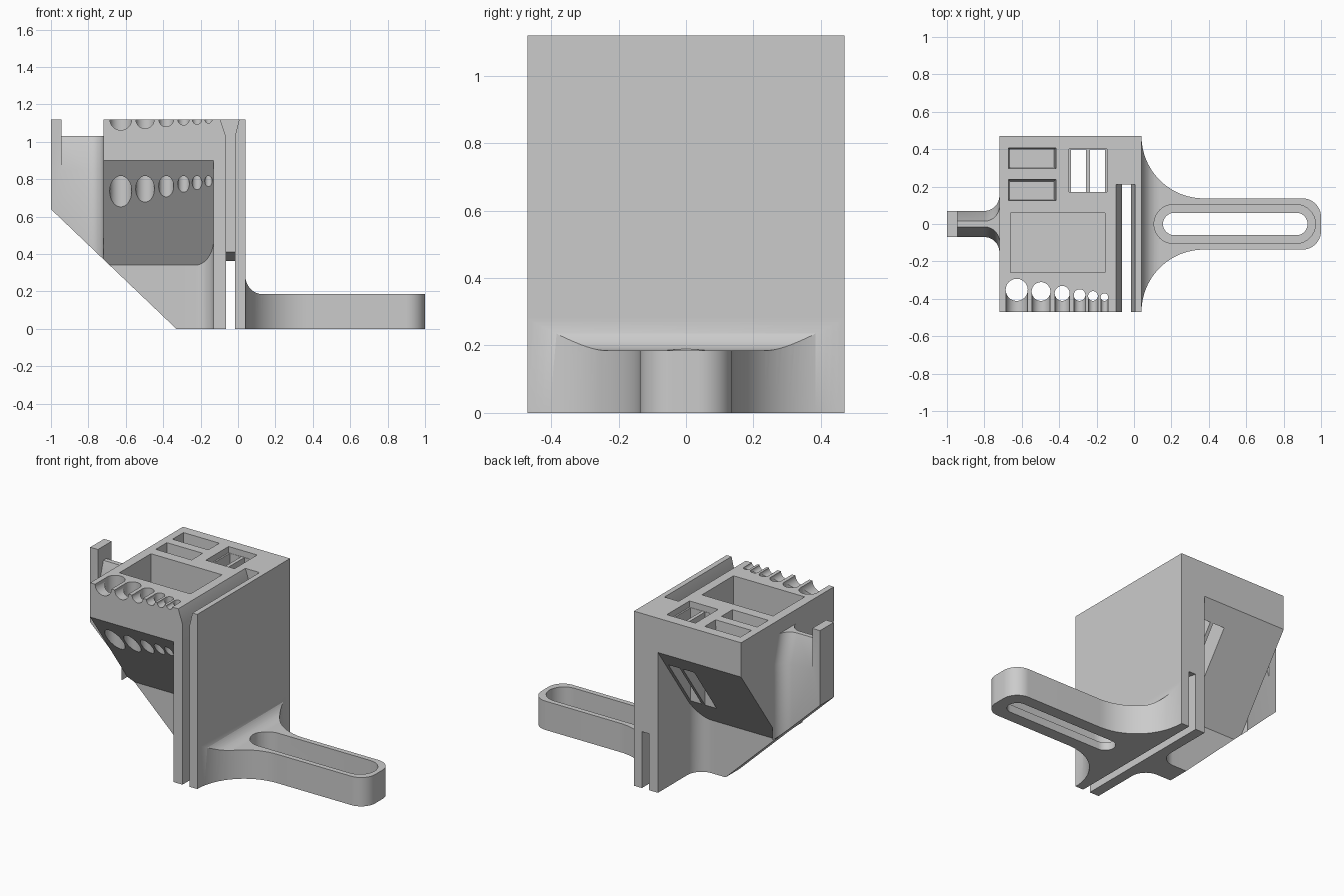
import bpy, bmesh
from math import sin, cos, pi

cube = bpy.data.objects.get("Cube")
if cube:
    bpy.data.objects.remove(cube, do_unlink=True)

COLOUR = (0.6, 0.6, 0.6, 1)
grey = bpy.data.materials.new("plain grey")
grey.use_nodes = True
grey.diffuse_color = COLOUR
grey.node_tree.nodes["Principled BSDF"].inputs["Base Color"].default_value = COLOUR

X, Y, Z = 0, 1, 2


def loft(name, lower, upper, axis, lo, hi):
    """Solid between two matching outlines lying at lo and hi along an axis."""
    bm = bmesh.new()
    rings = []
    for outline, h in ((lower, lo), (upper, hi)):
        ring = []
        for p in outline:
            co = list(p)
            co.insert(axis, h)
            ring.append(bm.verts.new(co))
        rings.append(ring)
    a, b = rings
    bm.faces.new(a)
    bm.faces.new(b)
    n = len(a)
    for i in range(n):
        j = (i + 1) % n
        bm.faces.new((a[i], a[j], b[j], b[i]))
    bmesh.ops.recalc_face_normals(bm, faces=bm.faces)
    mesh = bpy.data.meshes.new(name)
    bm.to_mesh(mesh)
    bm.free()
    mesh.materials.append(grey)
    ob = bpy.data.objects.new(name, mesh)
    bpy.context.collection.objects.link(ob)
    return ob


def prism(name, outline, axis, lo, hi):
    return loft(name, outline, outline, axis, lo, hi)


def rect(x0, x1, y0, y1):
    return [(x0, y0), (x1, y0), (x1, y1), (x0, y1)]


def arc(cx, cy, r, a0, a1, n=16):
    return [(cx + r * cos(a0 + (a1 - a0) * i / n), cy + r * sin(a0 + (a1 - a0) * i / n))
            for i in range(n + 1)]


def circle(cx, cy, r, n=48):
    return arc(cx, cy, r, 0, 2 * pi, n)[:-1]


def stadium(x0, x1, r):
    return arc(x0 + r, 0, r, pi / 2, 1.5 * pi) + arc(x1 - r, 0, r, -pi / 2, pi / 2)


def mirrored(half):
    """Close a half outline by reflecting its second coordinate."""
    return half + [(x, -y) for x, y in reversed(half)]


def combine(ob, other, operation="DIFFERENCE"):
    mod = ob.modifiers.new("cut", "BOOLEAN")
    mod.operation = operation
    mod.solver = "EXACT"
    mod.object = other
    bpy.context.view_layer.objects.active = ob
    bpy.ops.object.modifier_apply(modifier=mod.name)
    bpy.data.objects.remove(other, do_unlink=True)


def cut_diagonal(ob):
    line = [(-1.3, 0.926), (-0.33, 0), (-0.2, -0.124), (-1.3, -0.124)]
    combine(ob, prism("cutter", line, Y, -1, 1))


TOP, SIDE = 1.12, 0.47

# Overhanging block with sloped undersides on a narrow neck
half_section = mirrored([(TOP, SIDE), (0.9, SIDE), (0.34, 0.07), (0, 0.07)])
section = [(y, z) for z, y in half_section]
block = prism("tool_block", section, X, -0.72, -0.13)
neck = mirrored([(-0.6, 0.065), (-0.3, 0.07)] + arc(-0.23, 0.17, 0.1, -pi / 2, 0))
combine(block, prism("neck", neck, Z, 0, 0.7), "UNION")
cut_diagonal(block)

# Row of round tool holes, each with a half-round groove to the front
for x, r in ((-0.627, 0.059), (-0.497, 0.05), (-0.384, 0.04),
             (-0.291, 0.031), (-0.219, 0.026), (-0.158, 0.02)):
    y = r - 0.411
    combine(block, prism("hole", circle(x, y, r), Z, 0.2, 1.3))
    combine(block, prism("groove", circle(x, TOP, r * 0.98), Y, -0.6, y))

# Tray and two small pockets
for x0, x1, y0, y1, floor, draft in ((-0.66, -0.155, -0.26, 0.06, 0.82, 0),
                                     (-0.672, -0.417, 0.295, 0.407, 0.92, 0.01),
                                     (-0.672, -0.417, 0.125, 0.238, 0.92, 0.01)):
    low = rect(x0 + draft, x1 - draft, y0 + draft, y1 - draft)
    combine(block, loft("pocket", low, rect(x0, x1, y0, y1), Z, floor, TOP + 0.01))

# Pair of through slots below a shared recess
combine(block, prism("recess", rect(-0.347, -0.144, 0.17, 0.4), Z, 1.08, 1.3))
for x0, x1 in ((-0.337, -0.256), (-0.234, -0.154)):
    combine(block, prism("slot", rect(x0, x1, 0.172, 0.398), Z, 0.2, 1.2))

# Upright plate with a long slot that flares at the top
plate = prism("slotted_plate", rect(-0.13, 0.04, -SIDE, SIDE), Z, 0, TOP)
flare = [(-0.065, -0.1), (-0.016, -0.1), (-0.016, 1.03), (0.006, TOP),
         (0.006, 1.3), (-0.095, 1.3), (-0.095, TOP), (-0.065, 1.03)]
combine(plate, prism("slot", flare, Y, -0.6, 0.21))
notch = [(0.2, -0.1), (0.2, 0.41), (0.21, 0.41), (0.48, 0.36), (0.48, -0.1)]
combine(plate, prism("notch", notch, X, -0.065, -0.016))


# Side post: flared root, thin tapered ridge and a raised end tab
def post_outline(x0, half):
    return mirrored([(x0, half)] + arc(-0.8, half + 0.08, 0.08, -pi / 2, 0))


post = prism("side_post", post_outline(-1, 0.07), Z, 0.3, 0.85)
cut_diagonal(post)
ridge = loft("ridge", post_outline(-0.945, 0.07), post_outline(-0.945, 0.015), Z, 0.85, 1.03)
combine(post, ridge, "UNION")
combine(post, prism("tab", rect(-1, -0.945, -0.07, 0.07), Z, 0.85, TOP), "UNION")

# Mounting arm: filleted side profile trimmed to the flared plan shape
W, H = 0.137, 0.185
profile = [(0.04, 0)] + arc(0.135, H + 0.095, 0.095, pi, 1.5 * pi) + [(1.1, H), (1.1, 0)]
arm = prism("mounting_arm", profile, Y, -0.6, 0.6)
R = SIDE - W
plan = mirrored([(0.03, SIDE)] + arc(0.04 + R, SIDE, R, pi, 1.5 * pi, 24)
                + arc(0.9, W - 0.1, 0.1, pi / 2, 0))
combine(arm, prism("plan", plan, Z, -0.1, 0.5), "INTERSECT")
combine(arm, prism("through_slot", stadium(0.155, 0.928, 0.06), Z, -0.1, 0.5))
combine(arm, prism("counterbore", stadium(0.107, 0.97, 0.104), Z, 0.05, 0.5))

# Smooth curved walls, crisp edges
bpy.ops.object.select_all(action="DESELECT")
for ob in bpy.context.collection.objects:
    if ob.type == "MESH":
        ob.select_set(True)
        bpy.context.view_layer.objects.active = ob
bpy.ops.object.shade_smooth_by_angle(angle=pi / 6)
